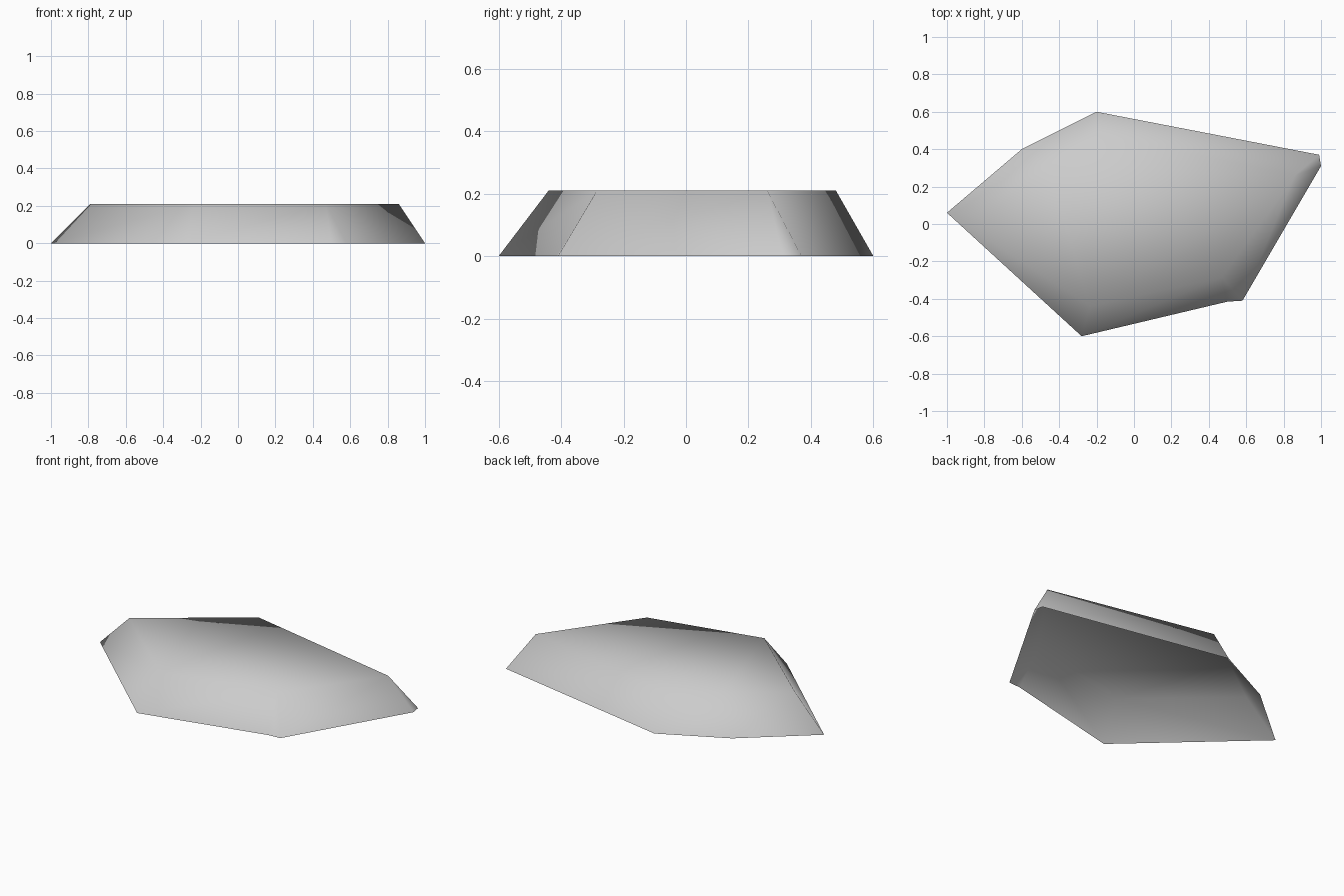
import bpy
import bmesh

cube = bpy.data.objects.get("Cube")
if cube:
    bpy.data.objects.remove(cube, do_unlink=True)

HEIGHT = 0.21

# Ground outline, each corner with the index of the top corner it leans in to
BASE = [((-1, 0.06), 0), ((-0.28, -0.6), 1), ((0.5, -0.415), 2), ((0.58, -0.41), 2),
        ((1, 0.31), 3), ((0.99, 0.37), 3), ((-0.2, 0.6), 4), ((-0.6, 0.4), 5)]
TOP = [(-0.79, 0.05), (-0.235, -0.44), (0.47, -0.285),
       (0.86, 0.26), (-0.19, 0.48), (-0.46, 0.29)]

# Plain stone colour
stone = bpy.data.materials.new("stone_grey")
stone.use_nodes = True
grey = (0.6, 0.6, 0.6, 1)
stone.diffuse_color = grey
stone.node_tree.nodes["Principled BSDF"].inputs["Base Color"].default_value = grey

# Slab: flat top and sloping sides, open underneath
bm = bmesh.new()
low = [bm.verts.new((x, y, 0)) for (x, y), _ in BASE]
high = [bm.verts.new((x, y, HEIGHT)) for x, y in TOP]
bm.faces.new(high)
for i, (_, a) in enumerate(BASE):
    j = (i + 1) % len(BASE)
    b = BASE[j][1]
    corners = [low[i], low[j], high[b]]
    if a != b:
        corners.append(high[a])
    bm.faces.new(corners)

# The whole rock is shaded smooth, edges included
for face in bm.faces:
    face.smooth = True
mesh = bpy.data.meshes.new("flat_rock")
bm.to_mesh(mesh)
bm.free()
mesh.materials.append(stone)
rock = bpy.data.objects.new("flat_rock", mesh)
bpy.context.collection.objects.link(rock)
